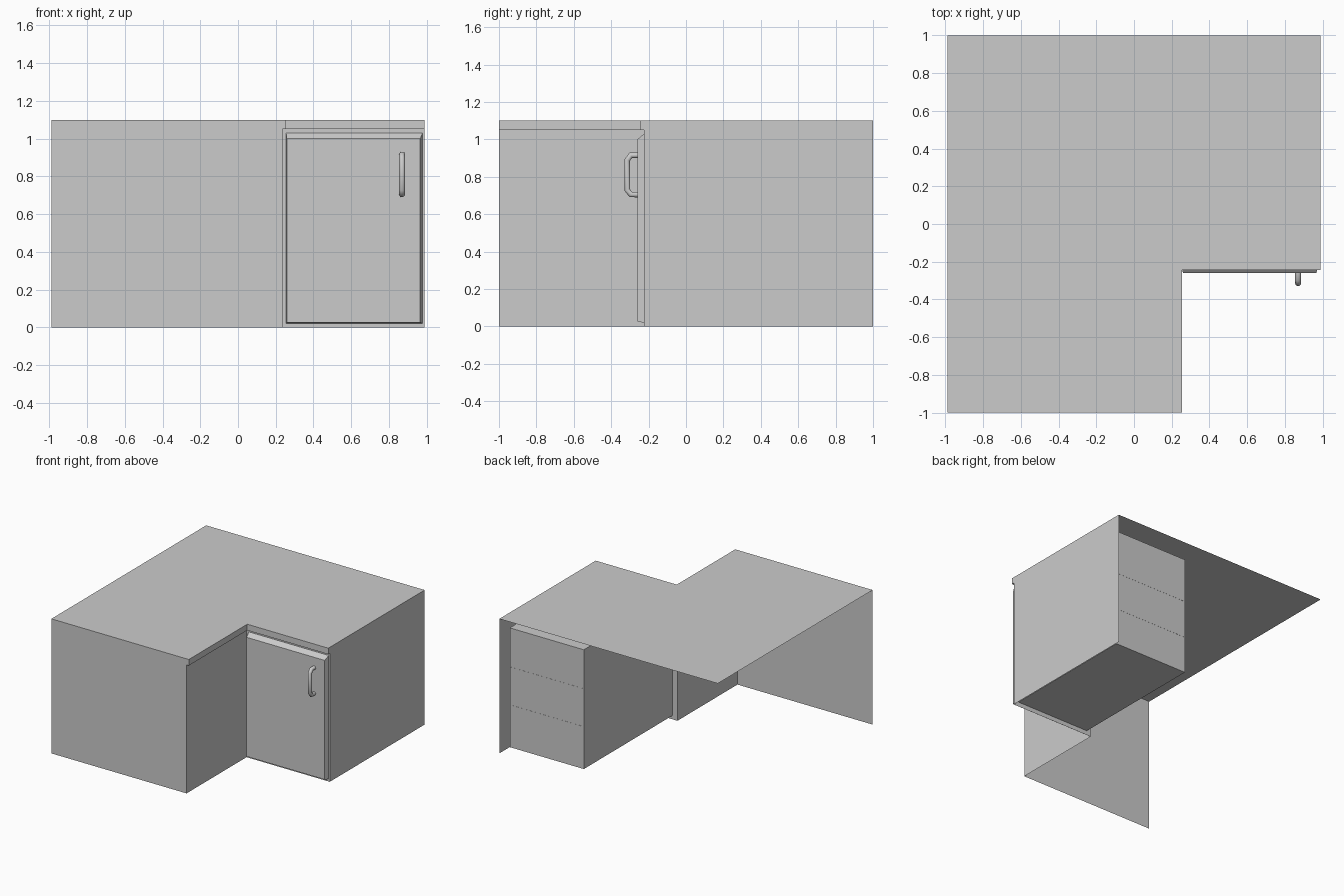
import bpy
import bmesh
from mathutils import Vector

cube = bpy.data.objects.get("Cube")
if cube:
    bpy.data.objects.remove(cube, do_unlink=True)

grey = bpy.data.materials.new("light_grey")
grey.use_nodes = True
grey.diffuse_color = (0.6, 0.6, 0.6, 1)
grey.node_tree.nodes["Principled BSDF"].inputs["Base Color"].default_value = (0.6, 0.6, 0.6, 1)

# Main dimensions
SIDE, BACK, TOP = 0.988, 1.0, 1.1
LIP_X, LIP_Y, LIP_Z = 0.255, -0.245, 1.05
WALL_X, WALL_Y = 0.235, -0.225


def finish(name, bm):
    mesh = bpy.data.meshes.new(name)
    bm.to_mesh(mesh)
    bm.free()
    obj = bpy.data.objects.new(name, mesh)
    bpy.context.collection.objects.link(obj)
    mesh.materials.append(grey)
    return obj


def sheet(name, *outlines):
    """Thin shell made from one or more polygon outlines."""
    bm = bmesh.new()
    for outline in outlines:
        bm.faces.new([bm.verts.new(p) for p in outline])
    bmesh.ops.remove_doubles(bm, verts=bm.verts, dist=0.0001)
    return finish(name, bm)


def box(name, low, high):
    bm = bmesh.new()
    bmesh.ops.create_cube(bm, size=1)
    low, high = Vector(low), Vector(high)
    for v in bm.verts:
        v.co = (low + high) / 2 + v.co * (high - low)
    return finish(name, bm)


# L-shaped worktop
sheet("worktop", [(-SIDE, -BACK, TOP), (LIP_X, -BACK, TOP), (LIP_X, LIP_Y, TOP),
                  (SIDE, LIP_Y, TOP), (SIDE, BACK, TOP), (-SIDE, BACK, TOP)])

# Overhanging lip along the inner corner: vertical edge and underside
outer = [(LIP_X, -BACK), (LIP_X, LIP_Y), (SIDE, LIP_Y)]
inner = [(WALL_X, -BACK), (WALL_X, WALL_Y), (SIDE, WALL_Y)]
lip = []
for i in range(2):
    (ax, ay), (bx, by) = outer[i:i + 2]
    (cx, cy), (dx, dy) = inner[i:i + 2]
    lip.append([(ax, ay, LIP_Z), (bx, by, LIP_Z), (bx, by, TOP), (ax, ay, TOP)])
    lip.append([(ax, ay, LIP_Z), (cx, cy, LIP_Z), (dx, dy, LIP_Z), (bx, by, LIP_Z)])
sheet("worktop_lip", *lip)

# Outer end panels, each stepped out under the lip
sheet("front_end_panel", [(x, -BACK, z) for x, z in (
    (-SIDE, 0), (WALL_X, 0), (WALL_X, LIP_Z), (LIP_X, LIP_Z), (LIP_X, TOP), (-SIDE, TOP))])
sheet("side_end_panel", [(SIDE, y, z) for y, z in (
    (WALL_Y, 0), (BACK, 0), (BACK, TOP), (LIP_Y, TOP), (LIP_Y, LIP_Z), (WALL_Y, LIP_Z))])

# Inner corner walls
sheet("inner_walls",
      [(WALL_X, -BACK, 0), (WALL_X, WALL_Y, 0), (WALL_X, WALL_Y, LIP_Z), (WALL_X, -BACK, LIP_Z)],
      [(WALL_X, WALL_Y, 0), (SIDE, WALL_Y, 0), (SIDE, WALL_Y, LIP_Z), (WALL_X, WALL_Y, LIP_Z)])

# Cabinet carcass with two shelves meeting its back
box("carcass", (0.277, -0.22, 0.033), (0.947, 0.924, 1.008))
for name, z in (("lower_shelf", 0.335), ("upper_shelf", 0.645)):
    box(name, (0.28, -0.2, z), (0.944, 0.925, z + 0.045))

# Door with sloped top and side edges on its face
door = box("door", (0.255, -0.26, 0.02), (0.978, WALL_Y, 1.03))
for v in door.data.vertices:
    if v.co.y < -0.25:
        v.co.x += 0.004 if v.co.x < 0.5 else -0.012
        v.co.z += 0.006 if v.co.z < 0.5 else -0.03

# Bent bar handle
curve = bpy.data.curves.new("handle", "CURVE")
curve.dimensions = "3D"
curve.bevel_depth = 0.016
curve.bevel_resolution = 3
curve.use_fill_caps = True
path = [(-0.25, 0.915), (-0.295, 0.915), (-0.314, 0.89),
        (-0.314, 0.73), (-0.295, 0.705), (-0.25, 0.705)]
spline = curve.splines.new("POLY")
spline.points.add(len(path) - 1)
for point, (y, z) in zip(spline.points, path):
    point.co = (0.87, y, z, 1)
curve.materials.append(grey)
handle = bpy.data.objects.new("handle", curve)
bpy.context.collection.objects.link(handle)
